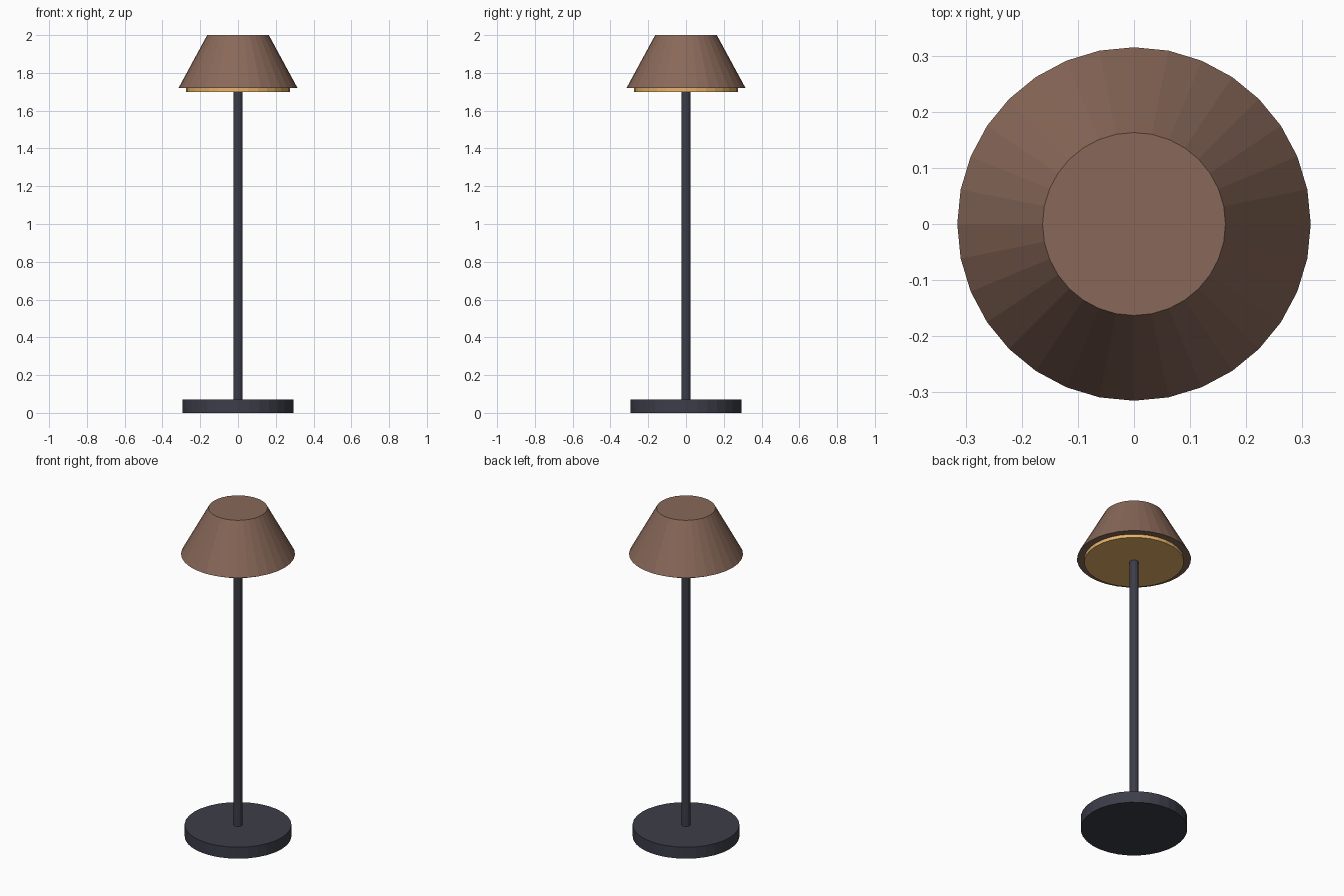
import bpy

if "Cube" in bpy.data.objects:
    bpy.data.objects.remove(bpy.data.objects["Cube"])


def material(name, rgb):
    m = bpy.data.materials.new(name)
    m.diffuse_color = (*rgb, 1)
    m.use_nodes = True
    m.node_tree.nodes["Principled BSDF"].inputs["Base Color"].default_value = m.diffuse_color
    return m


def frustum(name, r_bottom, r_top, z0, z1, sides, mat):
    bpy.ops.mesh.primitive_cone_add(vertices=sides, radius1=r_bottom, radius2=r_top,
                                    depth=z1 - z0, location=(0, 0, (z0 + z1) / 2))
    ob = bpy.context.object
    ob.name = name
    ob.data.materials.append(mat)
    return ob


metal = material("dark_metal", (0.045, 0.047, 0.065))
fabric = material("brown_shade", (0.25, 0.14, 0.10))
glow = material("warm_glow", (0.80, 0.45, 0.14))

# Round foot and slim pole
frustum("base", 0.295, 0.295, 0, 0.07, 32, metal)
frustum("pole", 0.025, 0.025, 0.07, 1.72, 12, metal)

# Tapered shade with a glowing disc set into its underside
frustum("shade", 0.315, 0.163, 1.72, 2.0, 32, fabric)
frustum("light_disc", 0.275, 0.275, 1.70, 1.73, 32, glow)
